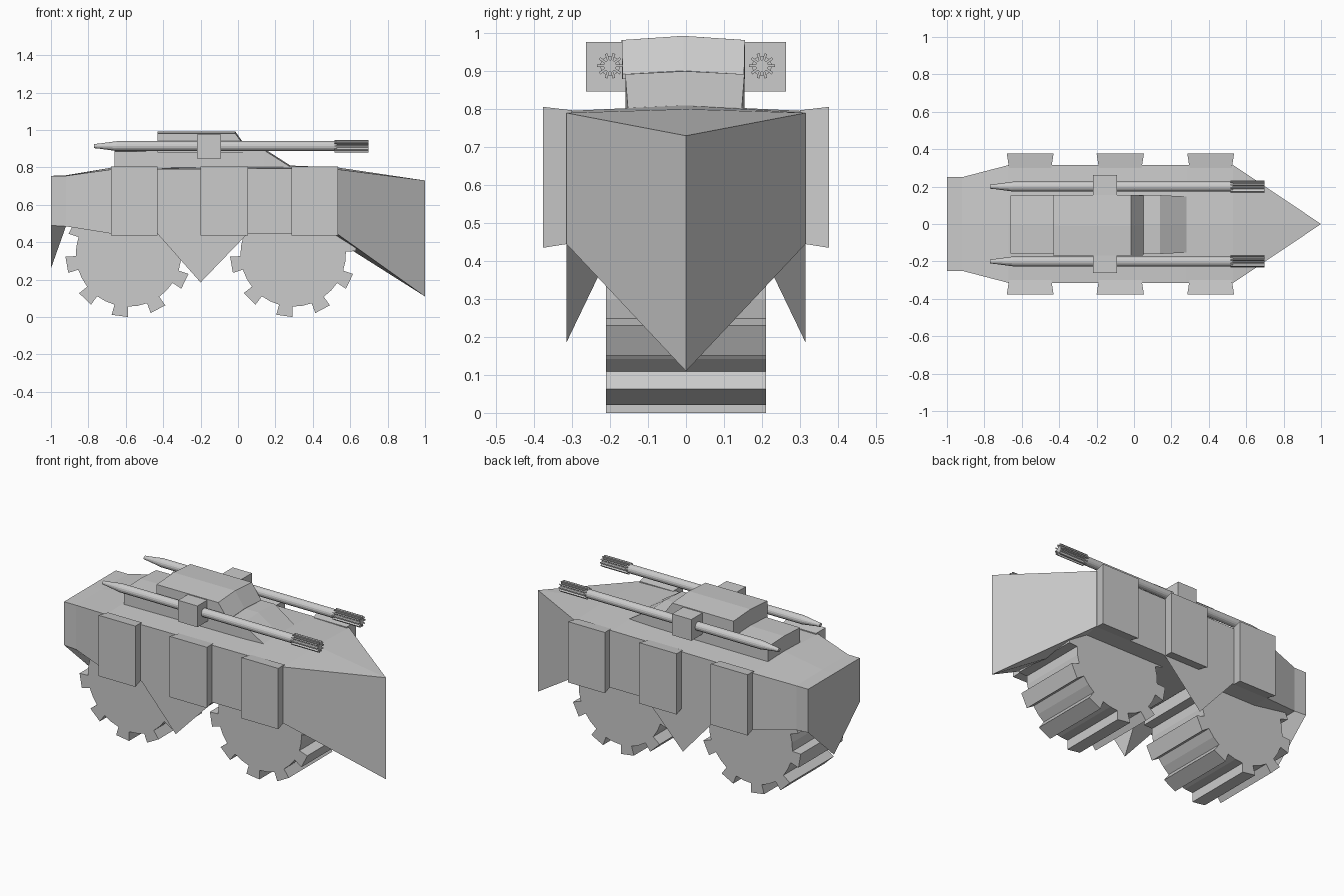
import bpy, bmesh
from math import sin, cos, radians, pi
from mathutils import Matrix

if "Cube" in bpy.data.objects:
    bpy.data.objects.remove(bpy.data.objects["Cube"])


def finish(bm, name):
    bmesh.ops.remove_doubles(bm, verts=bm.verts, dist=1e-5)
    bmesh.ops.recalc_face_normals(bm, faces=bm.faces)
    me = bpy.data.meshes.new(name)
    bm.to_mesh(me)
    bm.free()
    ob = bpy.data.objects.new(name, me)
    bpy.context.collection.objects.link(ob)
    return ob


def loft(name, sections, dy=0):
    """Section: x, half width, top edge z, top ridge z, bottom edge z, keel x, keel z."""
    bm = bmesh.new()
    rings = []
    for x, w, te, tc, be, kx, kz in sections:
        pts = [(x, -w, be), (x, -w, te), (x, 0, tc), (x, w, te), (x, w, be), (kx, 0, kz)]
        rings.append([bm.verts.new((a, b + dy, c)) for a, b, c in pts])
    for r, s in zip(rings, rings[1:]):
        for i in range(6):
            j = (i + 1) % 6
            bm.faces.new((r[i], r[j], s[j], s[i]))
    bm.faces.new(rings[0])
    if sections[-1][1] > 0:
        bm.faces.new(rings[-1])
    return finish(bm, name)


def gear(name, teeth, r_in, r_out, half, base_deg, tip_deg, start, arc=2):
    """Toothed roller along y with fan-shaped ends."""
    pts = []
    step = 360 / teeth
    for i in range(teeth):
        a = start + i * step
        pts += [(r_in, a - base_deg), (r_out, a - tip_deg), (r_out, a + tip_deg), (r_in, a + base_deg)]
        gap = step - 2 * base_deg
        pts += [(r_in, a + base_deg + gap * k / arc) for k in range(1, arc)]
    bm = bmesh.new()
    ends = []
    for y in (-half, half):
        ring = [bm.verts.new((r * cos(radians(a)), y, r * sin(radians(a)))) for r, a in pts]
        hub = bm.verts.new((0, y, 0))
        for i in range(len(ring)):
            bm.faces.new((hub, ring[i - 1], ring[i]))
        ends.append(ring)
    p, q = ends
    for i in range(len(p)):
        bm.faces.new((p[i - 1], p[i], q[i], q[i - 1]))
    return finish(bm, name)


def poly(name, verts, faces):
    bm = bmesh.new()
    vs = [bm.verts.new(v) for v in verts]
    for f in faces:
        bm.faces.new([vs[i] for i in f])
    return finish(bm, name)


def cone(bm, x0, x1, r0, r1):
    m = Matrix.Translation(((x0 + x1) / 2, 0, 0)) @ Matrix.Rotation(pi / 2, 4, 'Y')
    bmesh.ops.create_cone(bm, cap_ends=True, segments=16, radius1=r0, radius2=r1,
                          depth=x1 - x0, matrix=m)


# Hull with pointed ram at the front and V-shaped tail
loft("hull", [
    (-1.00, .25, .755, .755, .49, -1.0, .26),
    (-.92, .25, .755, .758, .485, -.92, .485),
    (-.67, .315, .79, .80, .445, -.67, .445),
    (.28, .315, .795, .81, .445, .28, .445),
    (.53, .315, .79, .80, .445, .47, .445),
    (1.00, 0, .73, .73, .11, 1.0, .11)])

# Two-tier turret with sloped fronts
loft("turret_base", [
    (-.66, .155, .885, .892, .77, -.66, .77),
    (.14, .157, .892, .90, .77, .14, .77),
    (.28, .15, .803, .81, .77, .28, .77)], -.003)
loft("turret_top", [
    (-.43, .163, .982, .993, .88, -.43, .88),
    (-.015, .162, .982, .993, .88, -.015, .88),
    (.05, .16, .892, .901, .88, .05, .88)], -.007)

# Wide toothed rollers
for label, x in (("rear", -.585), ("front", .295)):
    w = gear(label + "_roller", 10, .282, .338, .211, 7.5, 7.5, 190)
    w.location = (x, 0, .338)

for side, s in (("right", -1), ("left", 1)):
    # Flared side armour plates
    for i, (a, b) in enumerate(((-.68, -.43), (-.2, .053), (.285, .535))):
        v = []
        for y, g, z0, z1 in ((.30, .012, .447, .797), (.376, 0, .435, .806)):
            v += [(a + g, s * y, z0), (b - g, s * y, z0), (b - g, s * y, z1), (a + g, s * y, z1)]
        poly(f"{side}_armour_plate_{i + 1}", v,
             [(0, 1, 2, 3), (4, 5, 6, 7), (0, 1, 5, 4), (1, 2, 6, 5), (2, 3, 7, 6), (3, 0, 4, 7)])

    # Pointed skirt between the rollers
    poly(side + "_skirt_spike",
         [(-.43, s * .315, .445), (.05, s * .315, .445), (-.2, s * .315, .185), (-.2, s * .19, .445)],
         [(0, 1, 2), (0, 1, 3), (1, 2, 3), (0, 2, 3)])

    # Gun barrel with tapered tail
    bm = bmesh.new()
    cone(bm, -.65, .53, .026, .026)
    cone(bm, -.74, -.65, .014, .026)
    cone(bm, -.77, -.74, .011, .014)
    gun = finish(bm, side + "_gun_barrel")
    gun.location = (0, s * .2, .914)

    # Finned muzzle
    muz = gear(side + "_gun_muzzle", 10, .016, .034, .09, 11, 6, 0, 1)
    muz.rotation_euler = (0, 0, -pi / 2)
    muz.location = (.607, s * .2, .914)

    # Gun mount block
    bm = bmesh.new()
    bmesh.ops.create_cube(bm, size=1, matrix=Matrix.Diagonal((.13, .13, .13, 1)))
    mount = finish(bm, side + "_gun_mount")
    mount.location = (-.155, s * .198, .912)
